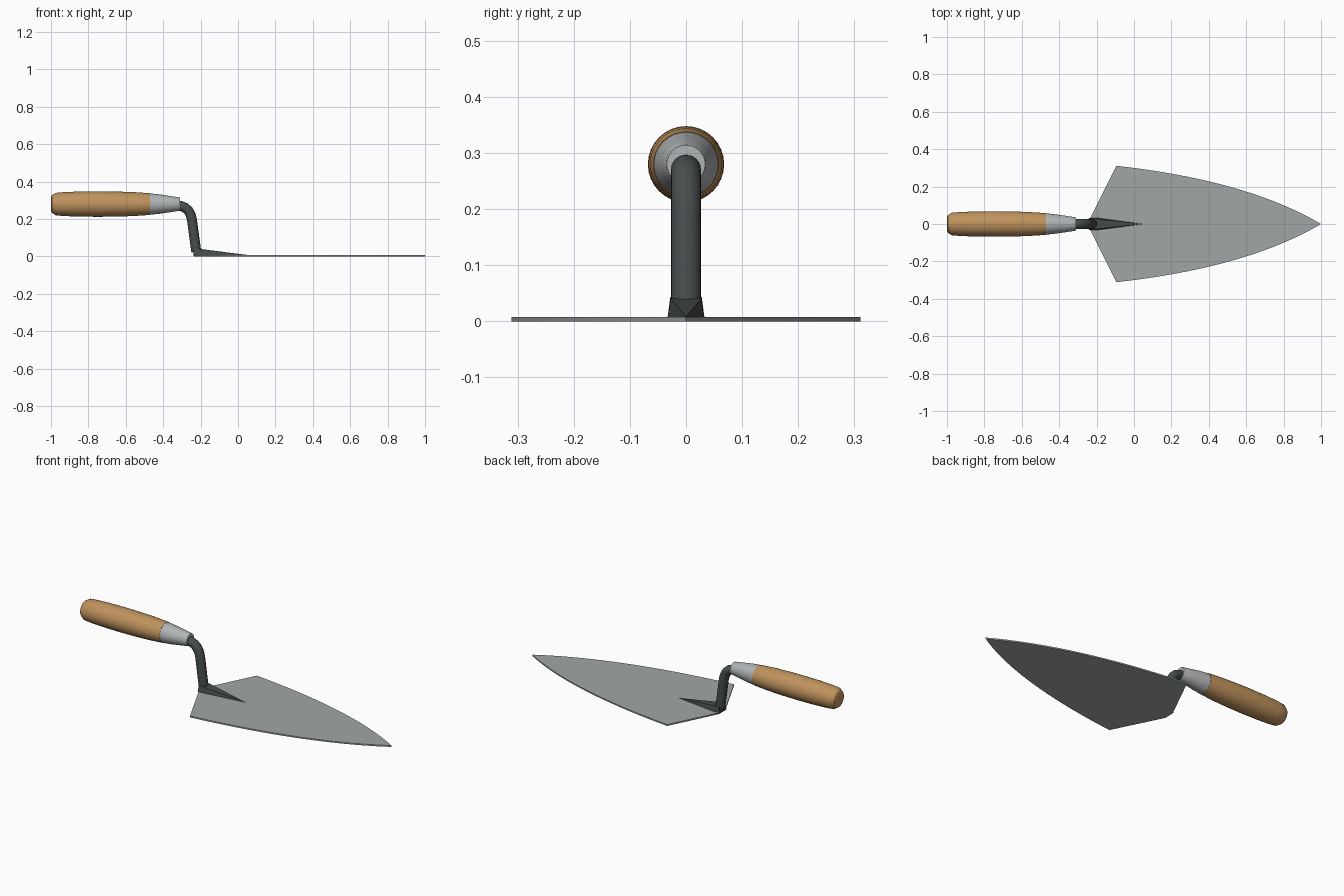
import bpy, bmesh, math
from mathutils import Vector

if "Cube" in bpy.data.objects:
    bpy.data.objects.remove(bpy.data.objects["Cube"])


def material(name, rgb):
    m = bpy.data.materials.new(name)
    m.diffuse_color = (*rgb, 1)
    m.use_nodes = True
    m.node_tree.nodes["Principled BSDF"].inputs["Base Color"].default_value = m.diffuse_color
    return m


WOOD = material("warm wood", (0.52, 0.29, 0.11))
FERRULE = material("light steel", (0.44, 0.46, 0.47))
BLADE = material("blade steel", (0.36, 0.38, 0.38))
IRON = material("dark iron", (0.065, 0.075, 0.075))


def finish(bm, name, mat, smooth=True):
    bmesh.ops.recalc_face_normals(bm, faces=bm.faces)
    mesh = bpy.data.meshes.new(name)
    bm.to_mesh(mesh)
    bm.free()
    ob = bpy.data.objects.new(name, mesh)
    bpy.context.collection.objects.link(ob)
    mesh.materials.append(mat)
    if smooth:
        bpy.ops.object.select_all(action='DESELECT')
        bpy.context.view_layer.objects.active = ob
        ob.select_set(True)
        bpy.ops.object.shade_smooth_by_angle(angle=math.radians(30))
    return ob


def loft(name, mat, stations, sides=32):
    """Round rings given as (centre x, centre z, radius, axis tilt), capped."""
    bm = bmesh.new()
    rings = []
    for x, z, r, tilt in stations:
        up = Vector((-math.sin(tilt), 0, math.cos(tilt)))
        ring = []
        for i in range(sides):
            a = math.tau * i / sides
            p = Vector((x, 0, z)) + up * r * math.cos(a)
            p.y = r * math.sin(a)
            ring.append(bm.verts.new(p))
        rings.append(ring)
    for a, b in zip(rings, rings[1:]):
        for i in range(sides):
            j = (i + 1) % sides
            bm.faces.new((a[i], a[j], b[j], b[i]))
    bm.faces.new(rings[0])
    bm.faces.new(rings[-1])
    return finish(bm, name, mat)


# Turned wooden handle and tapered metal ferrule
AXIS = 0.28
grip = [(-1.0, 0.036), (-0.995, 0.047), (-0.975, 0.06), (-0.93, 0.064),
        (-0.85, 0.067), (-0.75, 0.068), (-0.65, 0.067), (-0.56, 0.064), (-0.47, 0.058)]
loft("handle", WOOD, [(x, AXIS, r, 0) for x, r in grip])
collar = [(-0.47, 0.057), (-0.42, 0.052), (-0.36, 0.043), (-0.315, 0.036), (-0.31, 0.034)]
loft("ferrule", FERRULE, [(x, AXIS, r, 0) for x, r in collar])

# Bent neck rod
path = [(-0.33, 0.271), (-0.305, 0.27), (-0.283, 0.261), (-0.265, 0.245), (-0.253, 0.223),
        (-0.246, 0.195), (-0.24, 0.15), (-0.232, 0.09), (-0.223, 0.025)]
stations = []
for i, (x, z) in enumerate(path):
    x0, z0 = path[max(i - 1, 0)]
    x1, z1 = path[min(i + 1, len(path) - 1)]
    stations.append((x, z, 0.0265, math.atan2(z1 - z0, x1 - x0)))
loft("neck", IRON, stations, 24)

# Wedge tang tapering onto the blade
T = 0.008
bm = bmesh.new()
low = [bm.verts.new((-0.24, s * 0.033, T - 0.002)) for s in (-1, 1)]
mid = [bm.verts.new((-0.2, s * 0.033, T - 0.002)) for s in (-1, 1)]
back = [bm.verts.new((-0.235, s * 0.028, 0.043)) for s in (-1, 1)]
top = [bm.verts.new((-0.2, s * 0.027, 0.04)) for s in (-1, 1)]
tip = bm.verts.new((0.05, 0, T))
bm.faces.new((low[0], low[1], back[1], back[0]))
bm.faces.new((back[0], back[1], top[1], top[0]))
bm.faces.new((top[0], top[1], tip))
bm.faces.new((low[0], low[1], mid[1], mid[0]))
bm.faces.new((mid[0], mid[1], tip))
for s in (0, 1):
    bm.faces.new((low[s], back[s], top[s], mid[s]))
    bm.faces.new((mid[s], top[s], tip))
finish(bm, "tang", IRON, False)

# Thin blade with curved edges meeting at the point
a, c, b = Vector((-0.095, 0.311)), Vector((0.6, 0.235)), Vector((1, 0))
edge = [(-0.235, 0.03)]
for i in range(25):
    t = i / 24
    edge.append(tuple(a * (1 - t) ** 2 + c * 2 * t * (1 - t) + b * t * t))
outline = edge + [(x, -y) for x, y in reversed(edge[:-1])]
bm = bmesh.new()
face = bm.faces.new([bm.verts.new((x, y, 0)) for x, y in outline])
ext = bmesh.ops.extrude_face_region(bm, geom=[face])
bmesh.ops.translate(bm, vec=(0, 0, T), verts=[v for v in ext["geom"] if isinstance(v, bmesh.types.BMVert)])
finish(bm, "blade", BLADE)
